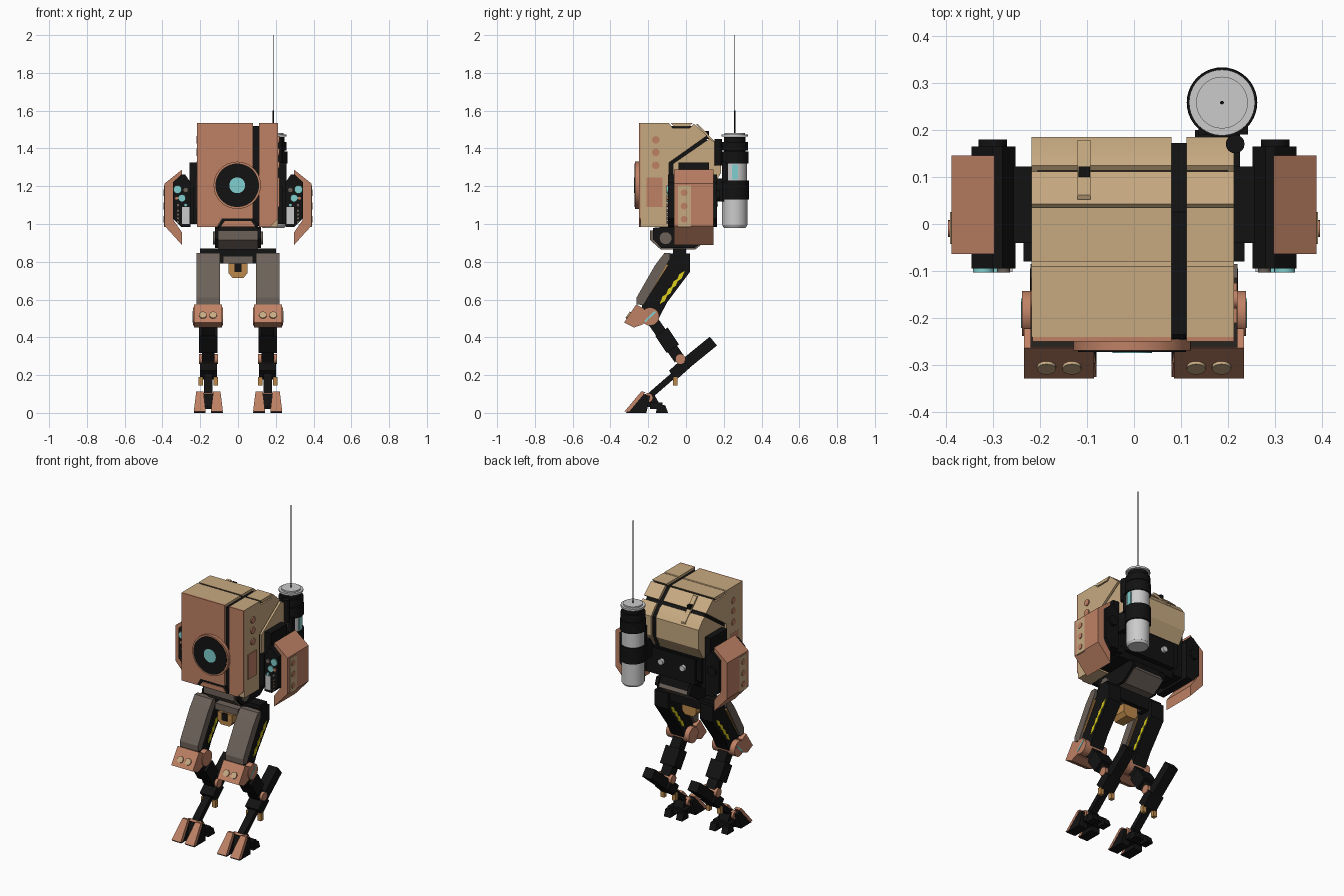
import bpy, bmesh, math
from mathutils import Vector

if "Cube" in bpy.data.objects:
    bpy.data.objects.remove(bpy.data.objects["Cube"])


def material(name, rgb):
    m = bpy.data.materials.new(name)
    m.diffuse_color = (*rgb, 1)
    m.use_nodes = True
    m.node_tree.nodes["Principled BSDF"].inputs["Base Color"].default_value = m.diffuse_color
    return m


COPPER = material("copper", (.52, .22, .13))
TAN = material("tan", (.57, .40, .22))
BLACK = material("black", (.006, .006, .006))
TEAL = material("teal", (.22, .62, .62))
YELLOW = material("yellow", (.72, .62, .01))
ORANGE = material("orange", (.50, .25, .07))
TAUPE = material("taupe", (.15, .12, .10))


def finish(name, bm, mat, mirror):
    bmesh.ops.recalc_face_normals(bm, faces=bm.faces[:])
    me = bpy.data.meshes.new(name)
    bm.to_mesh(me)
    bm.free()
    ob = bpy.data.objects.new(name, me)
    bpy.context.collection.objects.link(ob)
    if mat:
        me.materials.append(mat)
    if mirror:
        ob.modifiers.new("mirror", 'MIRROR')
    return ob


def prism(name, pts, a, b, mat=None, axis='x', mirror=False):
    """Extrude a (y,z) profile along x, or an (x,z) profile along y."""
    bm = bmesh.new()
    at = (lambda p, t: (t, p[0], p[1])) if axis == 'x' else (lambda p, t: (p[0], t, p[1]))
    f = bm.faces.new([bm.verts.new(at(p, a)) for p in pts])
    r = bmesh.ops.extrude_face_region(bm, geom=[f])
    vs = [v for v in r['geom'] if isinstance(v, bmesh.types.BMVert)]
    d = Vector(at((0, 0), b - a))
    bmesh.ops.translate(bm, verts=vs, vec=d)
    return finish(name, bm, mat, mirror)


def box(name, x0, x1, y0, y1, z0, z1, mat=None, mirror=False):
    return prism(name, [(y0, z0), (y1, z0), (y1, z1), (y0, z1)], x0, x1, mat, 'x', mirror)


def bar(name, p, q, w, x0, x1, mat=None, mirror=True):
    """Straight limb between two (y,z) points."""
    p, q = Vector(p), Vector(q)
    d = (q - p).normalized()
    n = Vector((-d.y, d.x)) * w / 2
    return prism(name, [p + n, q + n, q - n, p - n], x0, x1, mat, 'x', mirror)


def cyl(name, c, r, depth, axis, mat=None, mirror=False, r2=None, n=32):
    bm = bmesh.new()
    bmesh.ops.create_cone(bm, cap_ends=True, segments=n, radius1=r,
                          radius2=r if r2 is None else r2, depth=depth)
    rot = Vector((0, 0, 1)).rotation_difference(Vector(axis)).to_matrix()
    bmesh.ops.rotate(bm, verts=bm.verts, cent=(0, 0, 0), matrix=rot)
    bmesh.ops.translate(bm, verts=bm.verts, vec=c)
    return finish(name, bm, mat, mirror)


def hull(name, pts, mat, mirror=True):
    bm = bmesh.new()
    for p in pts:
        bm.verts.new(p)
    bmesh.ops.convex_hull(bm, input=bm.verts[:])
    return finish(name, bm, mat, mirror)


X, Y, Z = (1, 0, 0), (0, 1, 0), (0, 0, 1)

# --- Body: black core under tan armour sections separated by seams
prism("body_core", [(-.235, 1.0), (-.235, 1.52), (.025, 1.52), (.125, 1.435), (.172, 1.385),
                    (.172, 1.27), (.14, 1.2), (.14, 1.05), (.1, .99)], -.205, .2, BLACK)
armour = {
    "front_shell": [(-.24, .985), (-.24, 1.535), (-.09, 1.535), (-.07, 1.508), (.02, 1.508),
                    (.042, 1.53), (.112, 1.468), (-.09, 1.325), (-.09, .985)],
    "top_panel": [(-.08, 1.535), (.035, 1.535), (.016, 1.516), (-.064, 1.516)],
    "rear_shell": [(.124, 1.452), (.15, 1.435), (.185, 1.39), (.185, 1.27), (.14, 1.195),
                   (-.07, 1.195), (-.07, 1.318)]}
for name, pts in armour.items():
    prism(name + "_wide", pts, -.218, .08, TAN)
    prism(name + "_narrow", pts, .112, .213, TAN)
prism("top_latch", [(.052, 1.526), (.062, 1.53), (.178, 1.41), (.178, 1.395)], -.12, -.092, TAN)
box("top_latch_pad", -.118, -.094, .1, .122, 1.45, 1.492, BLACK)

# Front plates and chin
prism("front_plate_wide", [(-.216, .985), (-.216, 1.535), (.08, 1.535), (.08, 1.03),
                           (-.085, 1.03), (-.11, .985)], -.25, -.238, COPPER, 'y')
prism("front_plate_narrow", [(.112, .985), (.112, 1.535), (.213, 1.535), (.213, 1.03),
                             (.17, .985)], -.25, -.238, COPPER, 'y')
prism("chin", [(-.11, .983), (-.083, 1.03), (.083, 1.03), (.11, .983)], -.244, -.22, BLACK, 'y')
prism("chin_insert", [(-.09, .988), (-.07, 1.015), (.07, 1.015), (.09, .988)],
      -.249, -.24, COPPER, 'y')

# Front eye
cyl("eye_rim", (-.004, -.257, 1.205), .125, .024, Y, COPPER, n=48)
cyl("eye_face", (-.004, -.262, 1.205), .115, .02, Y, BLACK, n=48)
cyl("eye_lens", (-.004, -.266, 1.205), .042, .016, Y, TEAL)

# Side studs and panels on the body
for z in (1.31, 1.38, 1.445):
    cyl("side_stud", (.214, -.16, z), .02, .012, X, COPPER, True, n=20)
box("side_panel", .2, .219, -.21, -.125, 1.09, 1.245, COPPER, True)

# Rear machinery
box("rear_block", -.17, .17, .1, .152, 1.02, 1.18, BLACK)
for x in (-.09, .06):
    cyl("rear_bolt", (x, .158, 1.11), .018, .025, Y, n=16)

# --- Side pods
box("shoulder_mount", .19, .256, -.04, .122, 1.0, 1.325, BLACK, True)
box("shoulder_front", .19, .235, -.08, .08, 1.0, 1.2, BLACK, True)
prism("pod_core", [(.252, .985), (.252, 1.22), (.28, 1.262), (.3, 1.262), (.345, 1.22), (.345, 1.03),
                   (.30, .985)], -.095, .165, BLACK, 'y', True)
prism("pod_shell", [(.296, 1.288), (.388, 1.215), (.388, .99), (.296, .888), (.296, .955),
                    (.342, 1.02), (.342, 1.21), (.296, 1.25)], -.064, .146, COPPER, 'y', True)
box("pod_strip", .37, .391, -.043, .026, .985, 1.205, TAN, True)
for z in (1.025, 1.095, 1.165):
    cyl("pod_stud", (.391, -.01, z), .018, .008, X, COPPER, True, n=20)
for x, z, r, m in ((.32, 1.183, .022, TEAL), (.297, 1.137, .02, TEAL), (.277, 1.18, .014, TAUPE),
                   (.325, 1.137, .01, COPPER), (.277, 1.1, .009, TEAL), (.318, 1.1, .009, TAUPE)):
    cyl("pod_sensor", (x, -.097, z), r, .012, Y, m, True, n=20)
box("pod_vent", .258, .296, -.102, -.09, 1.0, 1.09, None, True)
for z in (1.07, 1.05, 1.03, 1.01):
    cyl("pod_pin", (.318, -.097, z), .006, .01, Y, TAUPE, True, n=12)
cyl("pod_rear_nozzle", (.3, .165, 1.15), .03, .03, Y, BLACK, True, n=16)

# --- Rear canister and antenna
cx, cy = .187, .258
for name, z0, z1, r, m in (
        ("lower_tank", .995, 1.14, .067, None), ("band", 1.13, 1.23, .075, BLACK),
        ("middle_tank", 1.22, 1.325, .066, None), ("upper_band", 1.32, 1.385, .074, BLACK),
        ("upper_ring", 1.39, 1.435, .07, BLACK), ("neck", 1.38, 1.46, .058, BLACK),
        ("cap", 1.462, 1.474, .07, None), ("cap_lid", 1.474, 1.483, .055, None),
        ("antenna_base", 1.48, 1.6, .004, BLACK), ("antenna", 1.59, 2.0, .002, BLACK)):
    cyl("canister_" + name, (cx, cy, (z0 + z1) / 2), r, z1 - z0, Z, m, n=10 if r < .01 else 40)
cyl("canister_bottom", (cx, cy, .988), .058, .016, Z, None, r2=.067, n=40)
box("canister_window", cx + .05, cx + .069, cy - .015, cy + .017, 1.235, 1.315, TEAL)
box("canister_frame", cx - .05, cx + .055, cy - .068, cy - .02, 1.22, 1.33, BLACK)
box("canister_bracket", .13, .225, .12, .2, 1.12, 1.24, BLACK)
cyl("canister_hose", (.215, .17, 1.38), .02, .14, Z, BLACK, n=16)

# --- Waist and pelvis
prism("waist", [(-.15, .95), (-.13, 1.01), (.1, 1.01), (.12, .95)], -.1, .1, BLACK)
prism("pelvis", [(-.19, .965), (-.19, .915), (-.135, .866), (.05, .866), (.13, .93), (.11, .97)],
      -.105, .105, TAUPE)
prism("pelvis_side", [(-.175, .98), (-.175, .92), (-.13, .872), (.045, .872), (.135, .94), (.12, .985)],
      .1, .122, BLACK, mirror=True)
cyl("pelvis_disc", (.122, -.108, .925), .034, .02, X, TAUPE, True, n=24)
box("hip_axle", -.2, .2, -.07, .0, .79, .87, BLACK)
box("hip_plate", -.08, .08, -.115, -.03, .79, .83, TAUPE)
prism("crotch_guard", [(-.05, .79), (-.05, .74), (-.03, .715), (.03, .715), (.05, .74), (.05, .79)],
      -.13, -.03, ORANGE, 'y')
prism("crotch_slot", [(-.018, .79), (-.018, .745), (.018, .745), (.018, .79)], -.136, -.12, BLACK, 'y')

# --- Legs, mirrored
prism("thigh", [(-.09, .845), (.02, .845), (.02, .745), (-.10, .585), (-.15, .49), (-.23, .50),
                (-.235, .6)], .112, .203, BLACK, mirror=True)
prism("thigh_plate", [(-.115, .846), (-.085, .846), (-.085, .815), (-.225, .57), (-.262, .575),
                      (-.262, .61), (-.165, .78)], .095, .22, TAUPE, mirror=True)
bar("thigh_trim", (-.235, .585), (-.105, .79), .028, .106, .214, ORANGE)
for y, z in ((-.118, .605), (-.088, .645), (-.06, .685), (-.03, .722)):
    prism("hazard_stripe", [(y - .022, z - .03), (y + .006, z - .012), (y + .024, z + .03),
                            (y - .006, z + .012)], .109, .206, YELLOW, mirror=True)
prism("knee_cap", [(-.328, .478), (-.264, .574), (-.222, .553), (-.225, .47), (-.275, .452)],
      .085, .234, COPPER, mirror=True)
for x in (.132, .186):
    cyl("knee_stud", (x, -.303, .516), .02, .014, (0, -.83, .55), TAN, True, n=20)
cyl("knee_joint", (.159, -.19, .51), .048, .158, X, COPPER, True)
bar("knee_slit", (-.218, .483), (-.162, .537), .01, .23, .24, TEAL)
bar("shin", (-.185, .5), (-.035, .285), .06, .125, .19, BLACK)
bar("shin_sleeve", (-.13, .43), (-.07, .34), .08, .108, .207, BLACK)
cyl("ankle_joint", (.157, -.03, .285), .027, .1, X, COPPER, True, n=24)
bar("heel_bar", (.14, .378), (-.2, .083), .032, .135, .18, BLACK)
bar("heel_block", (.145, .38), (.0, .262), .06, .125, .19, BLACK)
bar("heel_cuff", (.0, .262), (-.07, .2), .062, .112, .202, BLACK)
for x in (.118, .196):
    box("ankle_tab", x - .012, x + .012, -.07, -.045, .145, .19, ORANGE, True)
cyl("foot_joint", (.157, -.2, .08), .025, .095, X, COPPER, True, n=24)

# Feet: two armoured front toes, a hub and a rear toe
prism("foot_hub", [(-.25, .03), (-.22, .1), (-.17, .1), (-.13, .03)], .125, .19, BLACK, mirror=True)
for x, s in ((.115, -1), (.199, 1)):
    o = x + s * .035
    i = x - s * .028
    t0, t1 = x - s * .016, x + s * .022
    hull("toe", [(o, -.318, 0), (i, -.318, 0), (o, -.21, 0), (i, -.21, 0),
                 (t0, -.228, .1), (t1, -.228, .1), (t0, -.19, .09), (t1, -.19, .09)], BLACK)
    hull("toe_armour", [(o, -.325, .008), (i, -.325, .008), (o, -.3, .008), (i, -.3, .008),
                        (t0, -.236, .114), (t1, -.236, .114), (t0, -.215, .11), (t1, -.215, .11)], COPPER)
    prism("rear_toe", [(-.16, .0), (-.15, .045), (-.11, .04), (-.095, .0)],
          x - .022, x + .022, BLACK, mirror=True)
box("rear_toe_link", .1, .215, -.19, -.125, .02, .055, BLACK, True)

# Smooth round parts, keep hard edges
bpy.ops.object.select_all(action='SELECT')
bpy.context.view_layer.objects.active = bpy.context.scene.objects[0]
bpy.ops.object.shade_smooth_by_angle(angle=math.radians(28))
